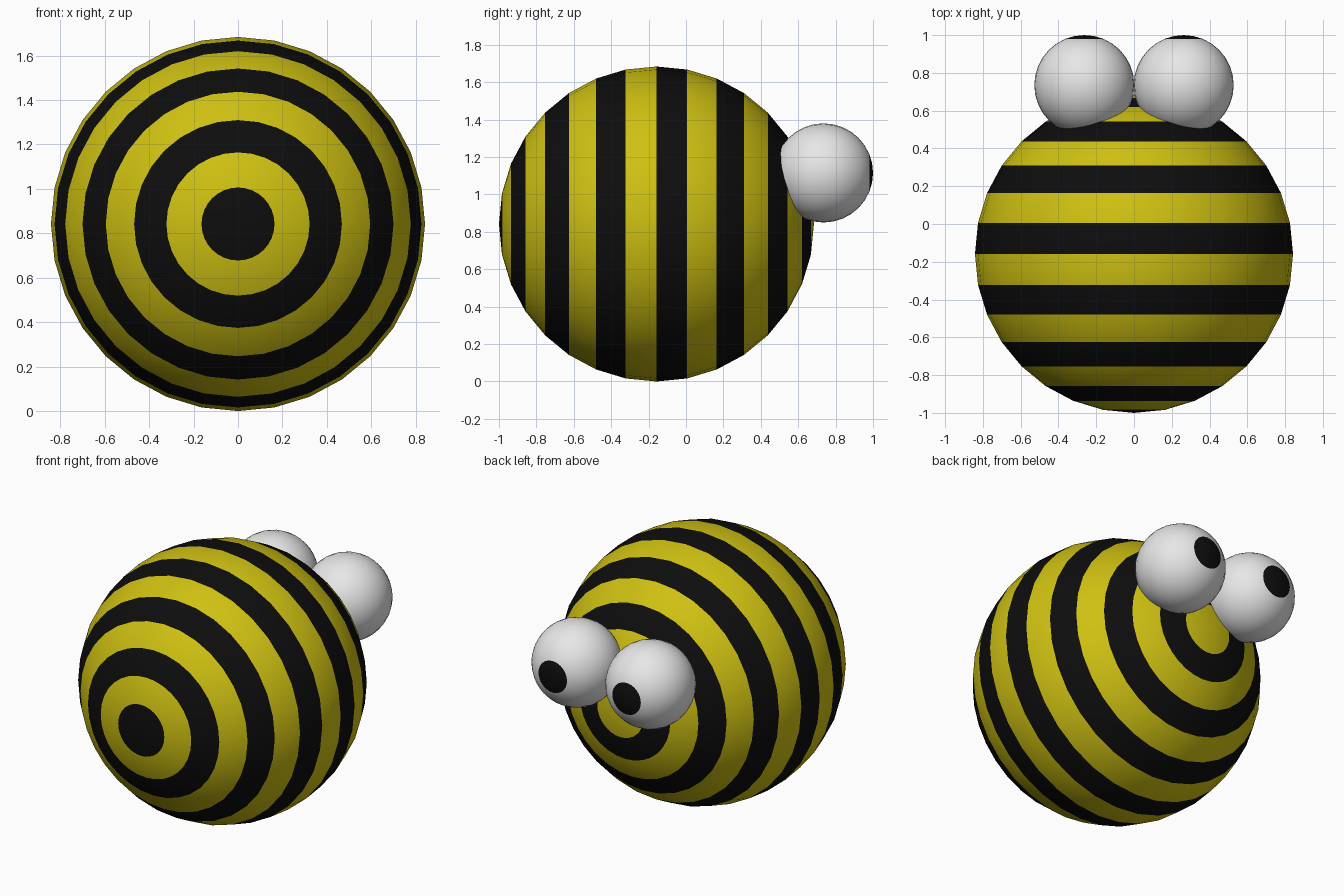
import bpy, math
from mathutils import Matrix

if "Cube" in bpy.data.objects:
    bpy.data.objects.remove(bpy.data.objects["Cube"])


def material(name, rgb):
    m = bpy.data.materials.new(name)
    m.diffuse_color = (*rgb, 1)
    m.use_nodes = True
    m.node_tree.nodes["Principled BSDF"].inputs["Base Color"].default_value = m.diffuse_color
    return m


yellow = material("yellow", (0.62, 0.53, 0.006))
black = material("black", (0.004, 0.004, 0.004))
white = material("white", (0.8, 0.8, 0.8))


def ringed_sphere(name, radius, center, mats, pick):
    """Smooth sphere with its poles on the y axis; pick(ring) gives the
    material slot, ring 0 being the front cap and ring 15 the back cap."""
    bpy.ops.mesh.primitive_uv_sphere_add(segments=32, ring_count=16, radius=radius)
    ob = bpy.context.object
    ob.name = name
    ob.data.transform(Matrix.Rotation(math.pi / 2, 4, 'X'))
    for m in mats:
        ob.data.materials.append(m)
    for p in ob.data.polygons:
        ys = [ob.data.vertices[i].co.y for i in p.vertices]
        mid = max(-1, min(1, (min(ys) + max(ys)) / 2 / radius))
        p.material_index = pick(int(math.acos(-mid) / math.pi * 16))
        p.use_smooth = True
    ob.location = center
    return ob


# Striped round body: black and yellow rings alternate from the front cap
ringed_sphere("body", 0.842, (0, -0.158, 0.842), [black, yellow], lambda r: r % 2)

# Pair of eyes at the back, with the last two rings as pupils
for side, x in (("left", -0.263), ("right", 0.263)):
    ringed_sphere(side + "_eye", 0.265, (x, 0.735, 1.115), [white, black],
                  lambda r: int(r >= 14))
